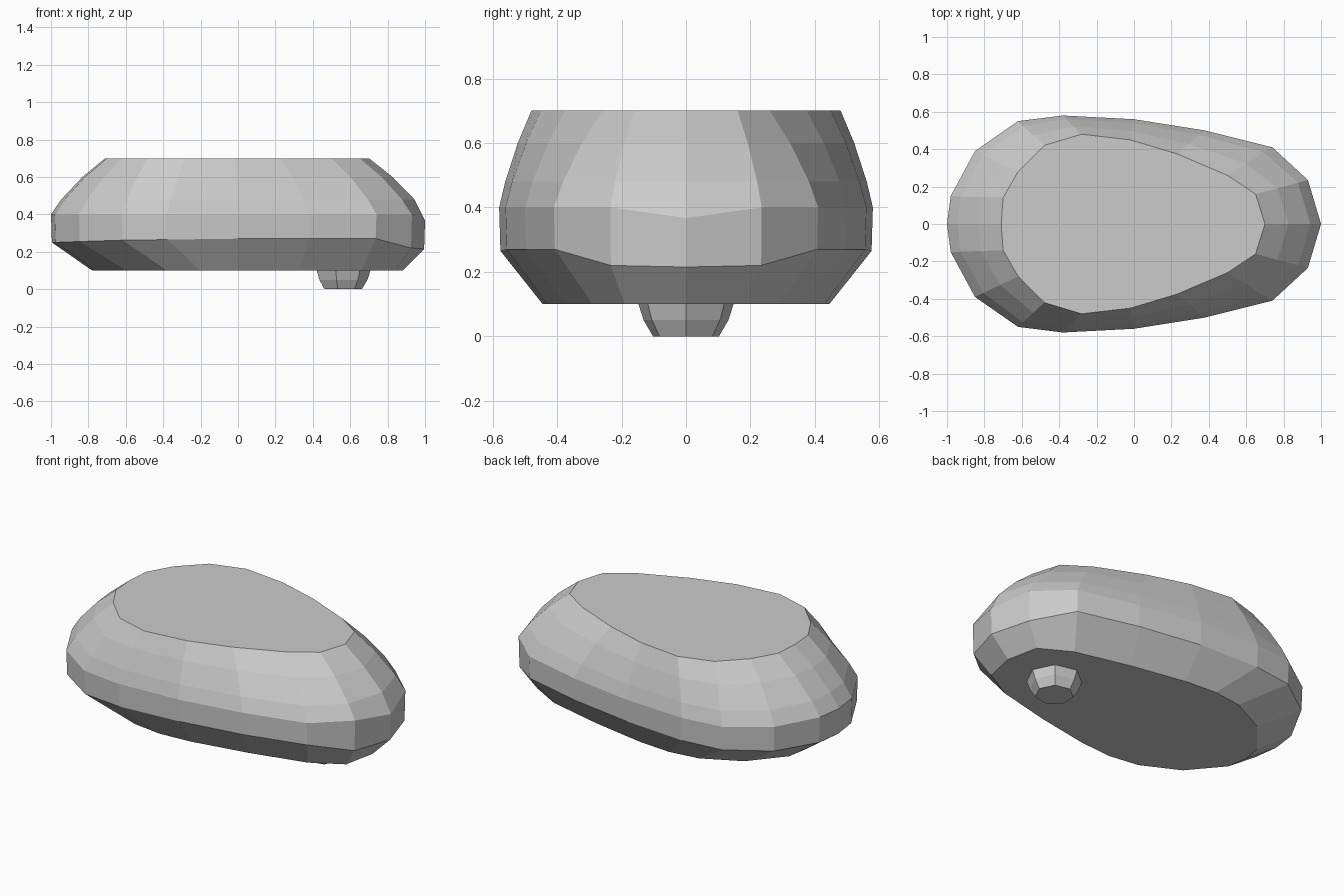
import bpy, bmesh, math

if "Cube" in bpy.data.objects:
    bpy.data.objects.remove(bpy.data.objects["Cube"])


def loft(name, rings):
    """Skin a stack of closed rings and cap both ends."""
    bm = bmesh.new()
    loops = [[bm.verts.new(p) for p in ring] for ring in rings]
    n = len(loops[0])
    for a, b in zip(loops, loops[1:]):
        for i in range(n):
            j = (i + 1) % n
            bm.faces.new((a[i], a[j], b[j], b[i]))
    bm.faces.new(loops[0][::-1])
    bm.faces.new(loops[-1])
    bmesh.ops.recalc_face_normals(bm, faces=bm.faces)
    mesh = bpy.data.meshes.new(name)
    bm.to_mesh(mesh)
    bm.free()
    obj = bpy.data.objects.new(name, mesh)
    bpy.context.collection.objects.link(obj)
    return obj


def mirrored(half):
    """Complete a half outline (both ends on y = 0) across the x axis."""
    return half + [(x, -y, z) for x, y, z in half[-2:0:-1]]


def blend(a, b, t, z):
    return [(p[0] + (q[0] - p[0]) * t, p[1] + (q[1] - p[1]) * t, z)
            for p, q in zip(a, b)]


# Egg-shaped half outlines, left tip to right tip
widest = [(-1, 0), (-.98, .15), (-.85, .39), (-.62, .55), (-.38, .58),
          (0, .56), (.38, .5), (.74, .41), (.93, .235), (1, 0)]
top = [(-.71, 0), (-.70, .14), (-.62, .28), (-.48, .42), (-.28, .48),
       (-.02, .45), (.23, .375), (.5, .26), (.65, .16), (.70, 0)]
bottom = [(-.78, 0), (-.76, .12), (-.6, .31), (-.38, .42), (-.2, .445),
          (0, .43), (.33, .37), (.66, .29), (.84, .19), (.88, 0)]
lower_z = [.25, .25, .255, .262, .265, .27, .27, .27, .22, .215]

# Body: flat base, steep belt, rounded shoulder, flat top
belt = [(x * .995, y * .993, z) for (x, y), z in zip(widest, lower_z)]
rim = [(x, y, .4) for x, y in widest]
rim[-1] = (1, 0, .367)
loft("body", [mirrored(r) for r in (
    [(x, y, .1) for x, y in bottom],
    belt,
    rim,
    blend(widest, top, .19, .48),
    blend(widest, top, .58, .6),
    [(x, y, .7) for x, y in top])])

# Foot: tapered seven-sided peg, sunk slightly into the base
loft("foot", [[(.557 + r * math.cos(math.tau * i / 7), r * math.sin(math.tau * i / 7), z)
               for i in range(7)]
              for r, z in ((.105, 0), (.135, .05), (.153, .105))])
